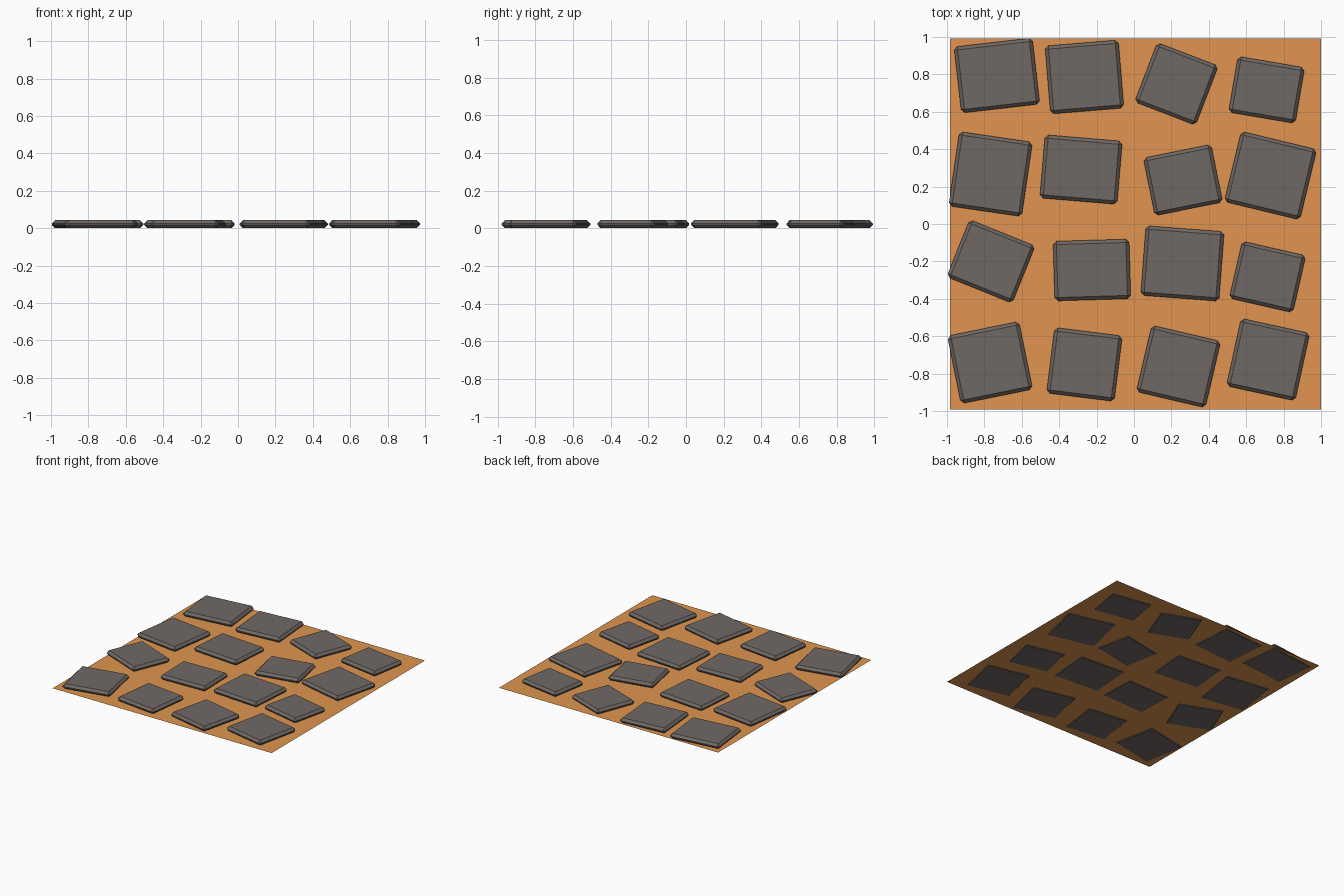
import bpy
from math import radians

HEIGHT = 0.043   # slab thickness
CHAMFER = 0.018


def material(name, color):
    m = bpy.data.materials.new(name)
    m.diffuse_color = (*color, 1)
    return m


stone = material("stone", (0.16, 0.14, 0.13))
sand = material("sand", (0.75, 0.30, 0.08))

# Thin ground sheet, just above the undersides of the slabs
bpy.ops.mesh.primitive_plane_add(size=1, location=(0.0075, 0, 0.005))
sheet = bpy.context.object
sheet.name = "ground_sheet"
sheet.scale = (1.985, 1.985, 1)
sheet.data.materials.append(sand)

# Paving slabs: centre x, centre y, width, depth, turn in degrees
SLABS = [
    (-0.733, 0.794, 0.422, 0.356, 6.5), (-0.265, 0.786, 0.394, 0.365, 4.7),
    (0.227, 0.749, 0.350, 0.340, -21), (0.709, 0.717, 0.362, 0.303, -9.7),
    (-0.767, 0.267, 0.395, 0.402, -8.3), (-0.283, 0.291, 0.415, 0.339, -4.8),
    (0.262, 0.235, 0.370, 0.315, 11.4), (0.730, 0.259, 0.416, 0.387, -13.6),
    (-0.765, -0.200, 0.378, 0.330, -22), (-0.225, -0.246, 0.407, 0.319, 1.7),
    (0.259, -0.211, 0.420, 0.373, -4.3), (0.714, -0.283, 0.349, 0.313, -12.9),
    (-0.770, -0.741, 0.391, 0.370, 11.5), (-0.265, -0.751, 0.365, 0.353, -7.1),
    (0.238, -0.762, 0.379, 0.365, -13.2), (0.717, -0.725, 0.376, 0.370, -12.3),
]

for i, (x, y, w, d, turn) in enumerate(SLABS, 1):
    bpy.ops.mesh.primitive_cube_add(size=1)
    slab = bpy.context.object
    slab.name = f"paving_slab_{i:02d}"
    slab.scale = (w, d, HEIGHT)
    bpy.ops.object.transform_apply(location=False, rotation=False, scale=True)
    slab.location = (x, y, HEIGHT / 2)
    slab.rotation_euler.z = radians(turn)
    slab.data.materials.append(stone)
    # Chamfered edges
    bevel = slab.modifiers.new("chamfer", 'BEVEL')
    bevel.width = CHAMFER
    bevel.segments = 1
